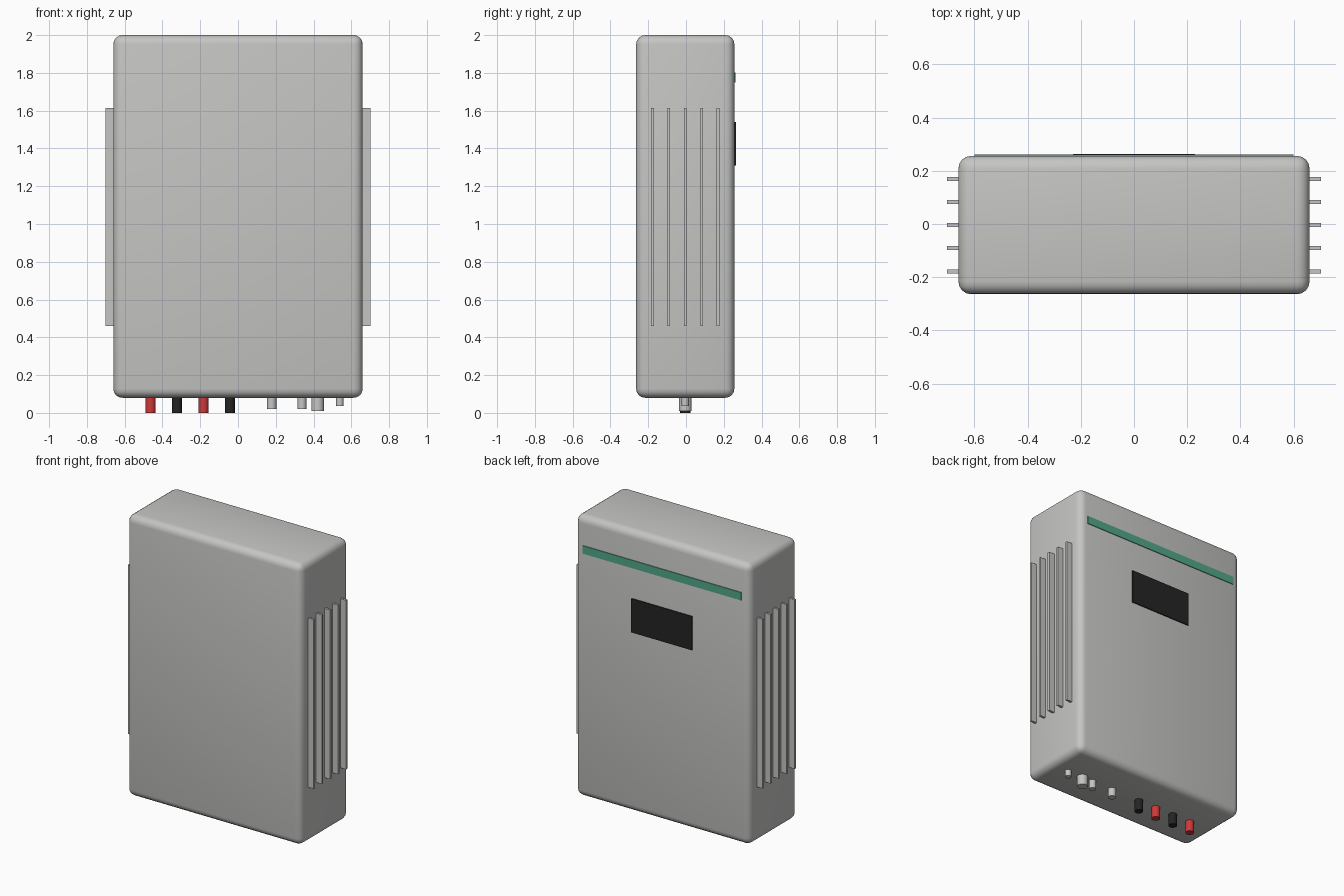
import bpy, bmesh
from mathutils import Matrix

if "Cube" in bpy.data.objects:
    bpy.data.objects.remove(bpy.data.objects["Cube"])

CY = -0.004                      # depth centre of the casing
BACK = 0.256                     # rear plane of the casing (control side)
BOTTOM = 0.08


def material(name, rgb):
    m = bpy.data.materials.new(name)
    m.diffuse_color = (*rgb, 1.0)
    m.use_nodes = True
    m.node_tree.nodes["Principled BSDF"].inputs["Base Color"].default_value = m.diffuse_color
    return m


grey = material("casing grey", (0.56, 0.56, 0.55))
black = material("black", (0.018, 0.018, 0.018))
red = material("red", (0.62, 0.04, 0.04))
green = material("green", (0.085, 0.39, 0.255))


def finish(bm, name, mat, smooth=False):
    mesh = bpy.data.meshes.new(name)
    bm.to_mesh(mesh)
    bm.free()
    ob = bpy.data.objects.new(name, mesh)
    bpy.context.collection.objects.link(ob)
    mesh.materials.append(mat)
    if smooth:
        bpy.ops.object.select_all(action='DESELECT')
        bpy.context.view_layer.objects.active = ob
        ob.select_set(True)
        bpy.ops.object.shade_smooth_by_angle(angle=0.6)
    return ob


def box(name, lo, hi, mat, radius=0.0, segments=4):
    size = [b - a for a, b in zip(lo, hi)]
    mid = [(a + b) / 2 for a, b in zip(lo, hi)]
    bm = bmesh.new()
    bmesh.ops.create_cube(bm, size=1,
                          matrix=Matrix.Translation(mid) @ Matrix.Diagonal((*size, 1)))
    if radius:
        bmesh.ops.bevel(bm, geom=bm.edges[:], offset=radius, segments=segments,
                        profile=0.5, affect='EDGES')
    return finish(bm, name, mat, radius > 0)


def plug(name, x, r, z0, mat):
    z1 = BOTTOM + 0.01
    bm = bmesh.new()
    bmesh.ops.create_cone(bm, cap_ends=True, segments=24, radius1=r, radius2=r,
                          depth=z1 - z0,
                          matrix=Matrix.Translation((x, CY, (z0 + z1) / 2)))
    finish(bm, name, mat, True)


# Rounded casing
box("casing", (-0.66, -0.264, BOTTOM), (0.66, BACK, 2.0), grey, 0.048)

# Cooling fins on both sides
for side, label in ((-1, "left"), (1, "right")):
    for i in range(5):
        y = CY + (i - 2) * 0.087
        xs = sorted((side * 0.65, side * 0.702))
        box(f"{label}_fin_{i + 1}", (xs[0], y - 0.0075, 0.46),
            (xs[1], y + 0.0075, 1.615), grey)

# Accent stripe and display on the rear face
box("accent_stripe", (-0.6, BACK - 0.003, 1.748), (0.6, BACK + 0.005, 1.802), green)
box("display", (-0.23, BACK - 0.001, 1.31), (0.23, BACK + 0.008, 1.54), black)

# Power terminals, alternating red and black
for i in range(4):
    plug(f"power_terminal_{i + 1}", -0.463 + i * 0.14, 0.027, 0.0, (red, black)[i % 2])

# Grey cable glands: x, radius, lower end
for i, (x, r, z0) in enumerate(((0.178, 0.025, 0.02), (0.339, 0.023, 0.02),
                                (0.422, 0.034, 0.01), (0.539, 0.02, 0.036))):
    plug(f"cable_gland_{i + 1}", x, r, z0, grey)
